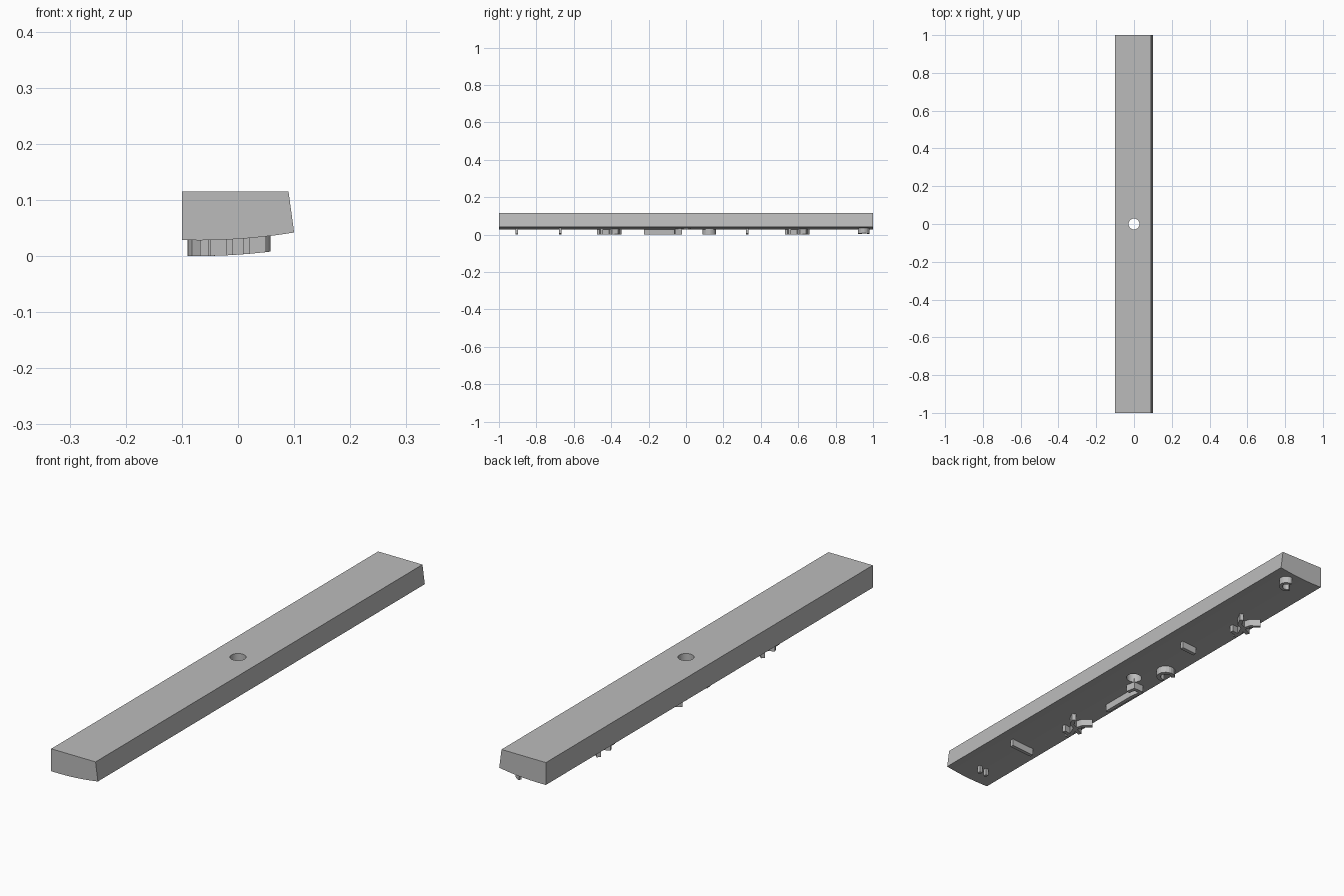
import bpy, bmesh, math
from mathutils import Vector

cube = bpy.data.objects.get("Cube")
if cube:
    bpy.data.objects.remove(cube, do_unlink=True)

grey = bpy.data.materials.new("plain grey")
grey.use_nodes = True
colour = (0.5, 0.5, 0.5, 1)
grey.diffuse_color = colour
grey.node_tree.nodes["Principled BSDF"].inputs["Base Color"].default_value = colour


def underside(x):
    """Height of the gently curved underside."""
    return 0.028 + 0.48 * (x + 0.07) ** 2


def finish(name, bm):
    bmesh.ops.recalc_face_normals(bm, faces=bm.faces[:])
    mesh = bpy.data.meshes.new(name)
    bm.to_mesh(mesh)
    bm.free()
    mesh.materials.append(grey)
    obj = bpy.data.objects.new(name, mesh)
    bpy.context.collection.objects.link(obj)
    return obj


def ridge(name, path, width=0.015):
    """Thin raised wall under the bar, following a path in plan."""
    pts = []
    for a, b in zip(path, path[1:]):
        a, b = Vector(a), Vector(b)
        n = max(1, math.ceil((b - a).length / 0.03))
        pts += [a.lerp(b, i / n) for i in range(n)]
    pts.append(Vector(path[-1]))
    bm = bmesh.new()
    rings = []
    for i, p in enumerate(pts):
        before = (p - pts[i - 1]).normalized() if i else None
        after = (pts[i + 1] - p).normalized() if i < len(pts) - 1 else None
        t = ((before or after) + (after or before)).normalized()
        side = Vector((-t.y, t.x)) * width / 2 / max(0.6, t.dot(after or before))
        l, r = p + side, p - side
        rings.append([bm.verts.new((q.x, q.y, z)) for q, z in (
            (l, 0.045), (r, 0.045),
            (r, underside(r.x) - 0.028), (l, underside(l.x) - 0.028))])
    for a, b in zip(rings, rings[1:]):
        for k in range(4):
            m = (k + 1) % 4
            bm.faces.new((a[k], a[m], b[m], b[k]))
    bm.faces.new(rings[0])
    bm.faces.new(rings[-1])
    return finish(name, bm)


def arc(cx, cy, r, start, end, n=12):
    angles = [math.radians(start + (end - start) * i / n) for i in range(n + 1)]
    return [(cx + r * math.cos(a), cy + r * math.sin(a)) for a in angles]


# Long bar: one cross-section extruded from front to back
bm = bmesh.new()
curve = [(-0.1 + 0.2 * i / 12, underside(-0.1 + 0.2 * i / 12)) for i in range(13)]
section = curve + [(0.09, 0.115), (-0.1, 0.115)]
face = bm.faces.new([bm.verts.new((x, -1, z)) for x, z in section])
new = bmesh.ops.extrude_face_region(bm, geom=[face])["geom"]
bmesh.ops.translate(bm, vec=(0, 2, 0),
                    verts=[v for v in new if isinstance(v, bmesh.types.BMVert)])
bar = finish("bar", bm)

# Round hole through the middle
bm = bmesh.new()
bmesh.ops.create_cone(bm, cap_ends=True, segments=32, radius1=0.029, radius2=0.029, depth=0.4)
cutter = finish("hole_cutter", bm)
cutter.hide_render = True
cut = bar.modifiers.new("hole", "BOOLEAN")
cut.object = cutter
cut.solver = "EXACT"
bpy.context.view_layer.objects.active = bar
bar.select_set(True)
bpy.ops.object.modifier_apply(modifier=cut.name)
bpy.data.objects.remove(cutter, do_unlink=True)
bpy.ops.object.shade_smooth_by_angle(angle=math.radians(30))

# Pair of small pegs near the front
for i, x in enumerate((-0.015, 0.015)):
    ridge(f"peg_{i + 1}", [(x - 0.006, -0.905), (x + 0.006, -0.905)])

# Straight cross walls
ridge("front_cross_wall", [(-0.05, -0.672), (0.05, -0.672)])
ridge("back_cross_wall", [(-0.03, 0.327), (0.035, 0.327)])

# Two matching branched ridges
for name, y in (("front", -0.41), ("back", 0.595)):
    ridge(name + "_branch_long", [(-0.085, y + 0.06), (-0.055, y + 0.035), (-0.045, y),
                                  (-0.06, y - 0.035), (-0.06, y - 0.065)])
    ridge(name + "_branch_up", [(-0.05, y + 0.005), (-0.015, y + 0.02), (0.0, y + 0.05)])
    ridge(name + "_branch_down", [(-0.05, y), (-0.085, y - 0.015)])
    ridge(name + "_branch_side", [(-0.06, y - 0.045), (-0.025, y - 0.04)])

# Lengthwise wall with a hooked end
ridge("long_wall", [(-0.055, -0.225), (-0.055, -0.075), (-0.062, -0.03)])
ridge("long_wall_hook", [(-0.062, -0.028), (-0.025, -0.028), (-0.02, -0.06)])

# Curved walls
ridge("middle_arch", arc(-0.055, 0.125, 0.028, -110, 150, 16))
ridge("back_arch", arc(0.028, 0.95, 0.024, -150, 90, 14), 0.012)
